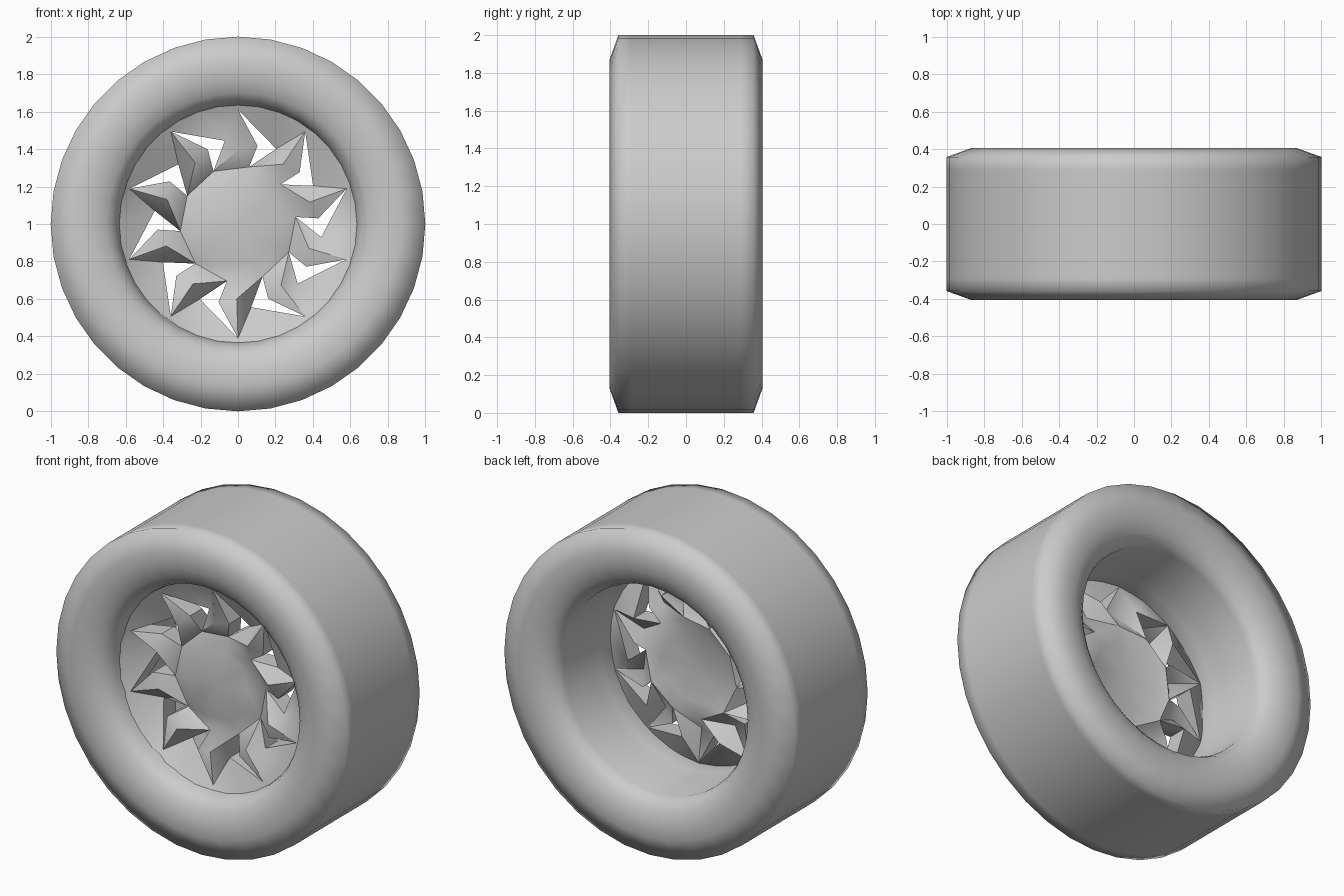
import bpy
import bmesh
import math
import random

random.seed(4)
cube = bpy.data.objects.get("Cube")
if cube:
    bpy.data.objects.remove(cube, do_unlink=True)

grey = bpy.data.materials.new("plain grey")
grey.use_nodes = True
GREY = (0.6, 0.6, 0.6, 1)
grey.diffuse_color = GREY
grey.node_tree.nodes["Principled BSDF"].inputs["Base Color"].default_value = GREY


def polar(radius, degrees, y):
    """Point on the wheel, angle measured clockwise from the top."""
    a = math.radians(degrees)
    return (radius * math.sin(a), y, 1 + radius * math.cos(a))


def finish(bm, name, smooth_angle):
    bmesh.ops.recalc_face_normals(bm, faces=bm.faces)
    mesh = bpy.data.meshes.new(name)
    bm.to_mesh(mesh)
    bm.free()
    obj = bpy.data.objects.new(name, mesh)
    bpy.context.collection.objects.link(obj)
    mesh.materials.append(grey)
    bpy.ops.object.select_all(action="DESELECT")
    obj.select_set(True)
    bpy.context.view_layer.objects.active = obj
    bpy.ops.object.shade_smooth_by_angle(angle=math.radians(smooth_angle))


def lathe(name, profile, segments):
    """Closed profile of (radius, y) turned about the axle."""
    bm = bmesh.new()
    rings = [[bm.verts.new(polar(r, 360 * s / segments, y)) for r, y in profile]
             for s in range(segments)]
    count = len(profile)
    for s in range(segments):
        a, b = rings[s], rings[(s + 1) % segments]
        for i in range(count):
            j = (i + 1) % count
            bm.faces.new((a[i], a[j], b[j], b[i]))
    finish(bm, name, 80)


# Tyre: the same rounded sidewall on both sides, and the barrel in its bore
sidewall = [(0.64, 0.29), (0.66, 0.335), (0.70, 0.37), (0.77, 0.395),
            (0.87, 0.405), (1.0, 0.358), (1.0, 0.29)]
barrel = [(0.64, 0.04), (0.62, -0.04), (0.615, -0.14), (0.63, -0.24)]
lathe("tyre", [(r, -y) for r, y in sidewall] + sidewall[::-1] + barrel, 36)

# Swirled spoke disc: ten sectors with a chevron opening between spokes
COUNT = 10
STEP = 360 / COUNT
bm = bmesh.new()


def ring(radius, degrees, y, wobble=0.0):
    return [bm.verts.new(polar(radius, k * STEP + degrees,
                               y + random.uniform(-wobble, wobble)))
            for k in range(COUNT)]


tip = ring(0.61, 0, -0.24, 0.02)
outer_elbow = ring(0.45, 27, -0.17, 0.02)
inner_elbow = ring(0.43, 14, -0.23, 0.02)
inner_tip = ring(0.31, 11, -0.18, 0.02)
ridge = ring(0.40, 37, -0.25, 0.02)
hub_edge = ring(0.22, 15, -0.20, 0.01)
rim = ring(0.65, 0, -0.27)
rim_middle = ring(0.65, 18, -0.27)
hub_middle = bm.verts.new((0, -0.2, 1))

for k in range(COUNT):
    n = (k + 1) % COUNT
    # Hub
    bm.faces.new((hub_middle, hub_edge[k], hub_edge[n]))
    bm.faces.new((hub_edge[k], inner_tip[k], inner_tip[n]))
    bm.faces.new((hub_edge[k], inner_tip[n], hub_edge[n]))
    # Spoke, fanned around its raised ridge
    loop = [inner_tip[k], outer_elbow[k], tip[n], inner_elbow[n], inner_tip[n]]
    for i, v in enumerate(loop):
        bm.faces.new((ridge[k], v, loop[(i + 1) % len(loop)]))
    # Outer web joining the rim
    bm.faces.new((tip[k], rim_middle[k], outer_elbow[k]))
    bm.faces.new((outer_elbow[k], rim_middle[k], tip[n]))
    bm.faces.new((tip[k], rim[k], rim_middle[k]))
    bm.faces.new((tip[n], rim_middle[k], rim[n]))

# Thickness straight back along the axle keeps the openings clear
bmesh.ops.recalc_face_normals(bm, faces=bm.faces)
back = bmesh.ops.extrude_face_region(bm, geom=bm.faces[:], use_keep_orig=True)
back_verts = [g for g in back["geom"] if isinstance(g, bmesh.types.BMVert)]
bmesh.ops.translate(bm, verts=back_verts, vec=(0, 0.12, 0))
finish(bm, "spoke_disc", 50)
